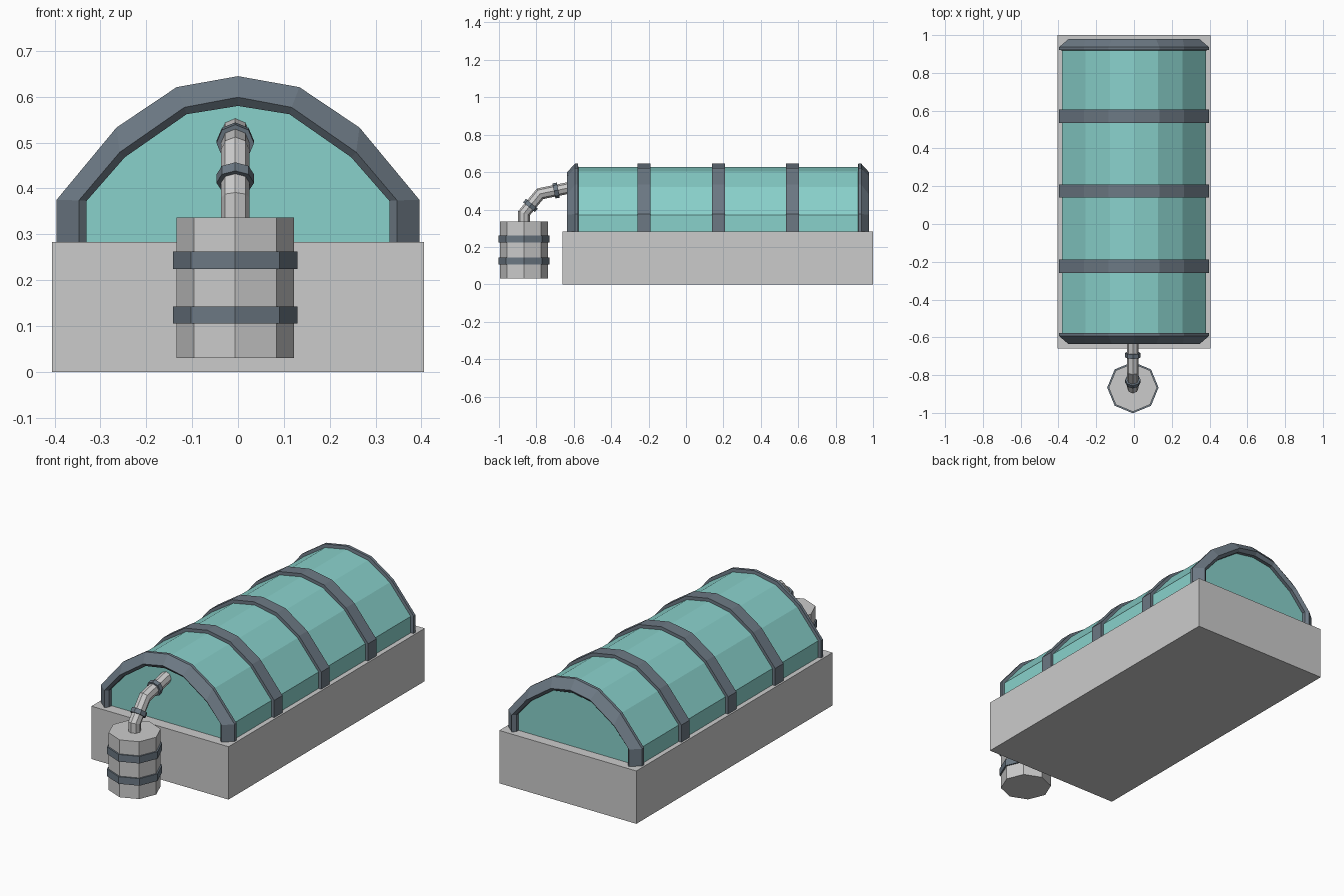
import bpy, bmesh
from math import cos, sin, pi, hypot
from mathutils import Vector

if "Cube" in bpy.data.objects:
    bpy.data.objects.remove(bpy.data.objects["Cube"])


def material(name, color):
    m = bpy.data.materials.new(name)
    m.diffuse_color = color
    m.use_nodes = True
    m.node_tree.nodes["Principled BSDF"].inputs["Base Color"].default_value = m.diffuse_color
    return m


GLASS = material("teal_glass", (0.25, 0.64, 0.60, 1))
STEEL = material("dark_steel", (0.15, 0.19, 0.23, 1))


def loft(name, rings, mat=None, ring_closed=True, loop=False):
    """Skin a list of rings; either cap the ends or join last to first."""
    bm = bmesh.new()
    vs = [[bm.verts.new(p) for p in r] for r in rings]
    n, k = len(rings[0]), len(rings)
    for i in range(k if loop else k - 1):
        a, b = vs[i], vs[(i + 1) % k]
        for j in range(n if ring_closed else n - 1):
            q = (j + 1) % n
            bm.faces.new((a[j], a[q], b[q], b[j]))
    if ring_closed and not loop:
        bm.faces.new(vs[0])
        bm.faces.new(vs[-1])
    elif loop:  # close the two feet of an arch
        bm.faces.new([r[0] for r in vs])
        bm.faces.new([r[-1] for r in vs])
    bmesh.ops.recalc_face_normals(bm, faces=bm.faces)
    me = bpy.data.meshes.new(name)
    bm.to_mesh(me)
    bm.free()
    if mat:
        me.materials.append(mat)
    ob = bpy.data.objects.new(name, me)
    bpy.context.collection.objects.link(ob)
    return ob


# Half arch outlines, from the foot up to the crown
FOOT = 0.27
OUTER = [(0.396, FOOT), (0.396, 0.375), (0.265, 0.533), (0.134, 0.621), (0, 0.645)]
SKIN = [(0.380, FOOT), (0.380, 0.371), (0.256, 0.520), (0.127, 0.604), (0, 0.628)]
MID = [(0.347, FOOT), (0.347, 0.374), (0.258, 0.479), (0.117, 0.577), (0, 0.599)]
INNER = [(0.330, FOOT), (0.330, 0.373), (0.247, 0.468), (0.112, 0.562), (0, 0.580)]


def arch(half, y):
    pts = half + [(-x, z) for x, z in reversed(half[:-1])]
    return [(x, y, z) for x, z in pts]


# Base plinth
bpy.ops.mesh.primitive_cube_add(size=1, location=(0, 0.17, 0.1415))
base = bpy.context.object
base.name = "base"
base.scale = (0.812, 1.66, 0.283)

# Glass vault
loft("glass_vault", [arch(SKIN, -0.60), arch(SKIN, 0.945)], GLASS)

# Hoops over the vault
for i, y in enumerate((-0.224, 0.174, 0.570)):
    a, b = y - 0.035, y + 0.035
    loft(f"hoop_{i + 1}", [arch(OUTER, a), arch(OUTER, b), arch(INNER, b), arch(INNER, a)],
         STEEL, ring_closed=False, loop=True)

# Chamfered end frames
for name, y, s in (("front_frame", -0.636, 1), ("back_frame", 0.979, -1)):
    loft(name, [arch(SKIN, y + s * 0.06), arch(OUTER, y + s * 0.058), arch(OUTER, y + s * 0.042),
                arch(MID, y), arch(INNER, y + s * 0.015), arch(INNER, y + s * 0.05)],
         STEEL, ring_closed=False, loop=True)

CX, CY = -0.006, -0.866


def sweep(name, path, radius, mat=None):
    """Eight-sided mitred tube along a (y, z) path."""
    pts = [Vector(p) for p in path]
    rings = []
    for i, p in enumerate(pts):
        d0 = (p - pts[max(i - 1, 0)]).normalized() if i else (pts[1] - p).normalized()
        d1 = (pts[i + 1] - p).normalized() if i < len(pts) - 1 else d0
        t = (d0 + d1).normalized()
        nrm = Vector((-t.y, t.x)) / t.dot(d0)
        ring = []
        for k in range(8):
            a = k * pi / 4
            o = p + nrm * (radius * sin(a))
            ring.append((CX + radius * cos(a), o.x, o.y))
        rings.append(ring)
    return loft(name, rings, mat)


# Side canister and its bands
sweep("canister", [(CY, 0.03), (CY, 0.337)], 0.128)
for i, z in enumerate((0.105, 0.224)):
    sweep(f"canister_band_{i + 1}", [(CY, z), (CY, z + 0.038)], 0.136, STEEL)

# Bent feed pipe with collars
A, B, C = (CY, 0.38), (-0.78, 0.484), (-0.59, 0.523)
sweep("feed_pipe", [(CY, 0.33), A, B, C], 0.031)


def collar(name, p, q, t):
    d = (Vector(q) - Vector(p))
    c = Vector(p) + d * t
    d = d.normalized() * 0.012
    sweep(name, [c - d, c + d], 0.041, STEEL)


collar("collar_lower", A, B, 0.4)
collar("collar_upper", B, C, 0.45)
